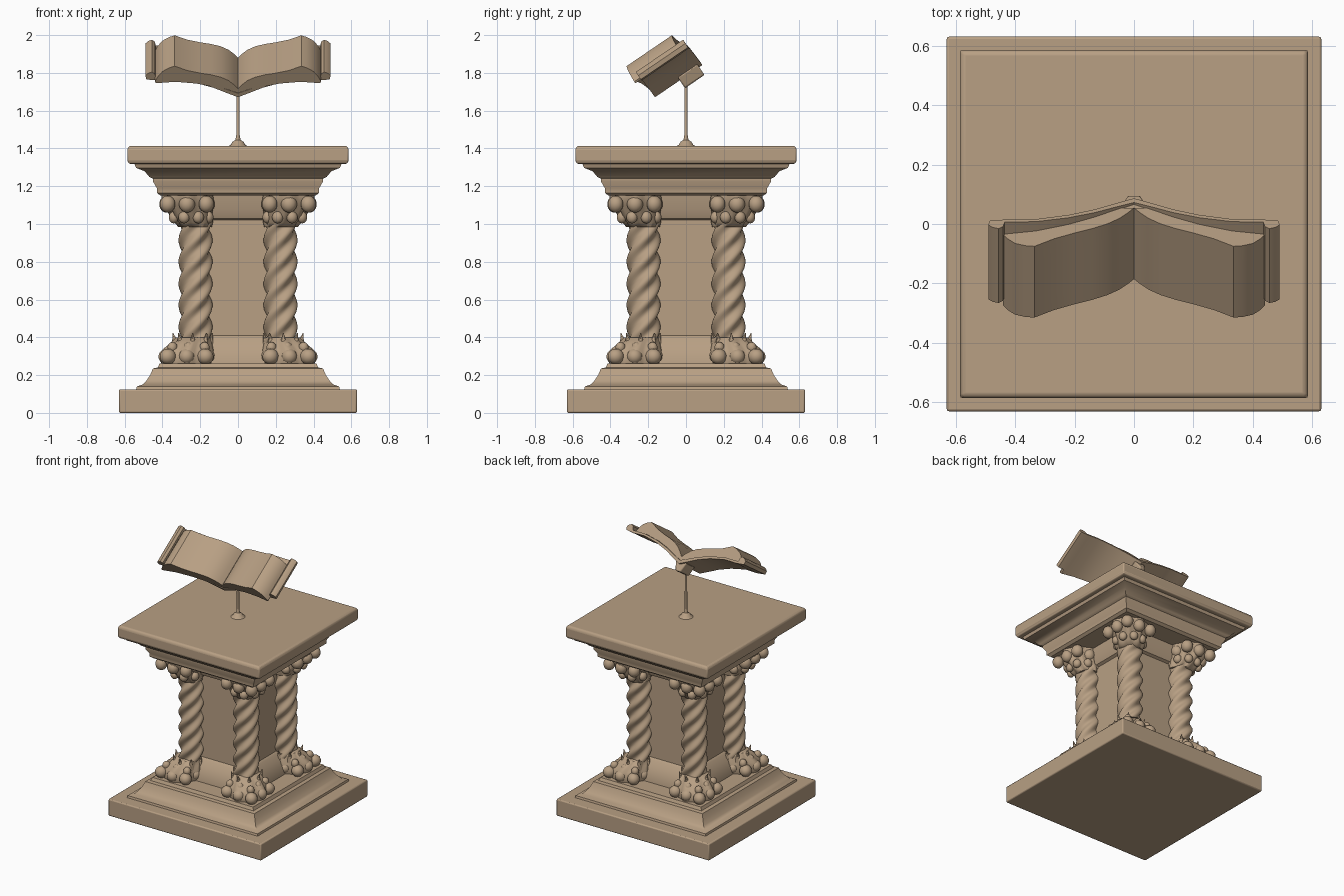
import bpy, bmesh, math
from mathutils import Vector, Matrix

if "Cube" in bpy.data.objects:
    bpy.data.objects.remove(bpy.data.objects["Cube"])

stone = bpy.data.materials.new("warm_stone")
stone.diffuse_color = (0.48, 0.35, 0.23, 1)
stone.use_nodes = True
stone.node_tree.nodes["Principled BSDF"].inputs["Base Color"].default_value = stone.diffuse_color


def finish(name, bm, bevel=0.0, angle=40):
    """Turn a bmesh into a smooth-shaded stone object."""
    bmesh.ops.recalc_face_normals(bm, faces=bm.faces)
    me = bpy.data.meshes.new(name)
    bm.to_mesh(me)
    bm.free()
    me.materials.append(stone)
    ob = bpy.data.objects.new(name, me)
    bpy.context.collection.objects.link(ob)
    bpy.ops.object.select_all(action='DESELECT')
    ob.select_set(True)
    bpy.context.view_layer.objects.active = ob
    bpy.ops.object.shade_smooth_by_angle(angle=math.radians(angle))
    if bevel:
        m = ob.modifiers.new("soft_edges", 'BEVEL')
        m.width, m.segments, m.limit_method = bevel, 2, 'ANGLE'
    return ob


def loft(bm, rings):
    """Skin a stack of closed point rings and cap both ends."""
    vs = [[bm.verts.new(p) for p in r] for r in rings]
    n = len(vs[0])
    for a, b in zip(vs, vs[1:]):
        for i in range(n):
            bm.faces.new((a[i], a[(i + 1) % n], b[(i + 1) % n], b[i]))
    bm.faces.new(vs[0])
    bm.faces.new(vs[-1])


def square_stack(name, profile, bevel=0.0):
    """Square moulding from (half width, height) pairs."""
    bm = bmesh.new()
    loft(bm, [[(sx * h, sy * h, z) for sx, sy in ((1, 1), (-1, 1), (-1, -1), (1, -1))]
              for h, z in profile])
    return finish(name, bm, bevel, 30)


def lobed(bm, profile, lobes, n=40):
    """Lathe from (centre offset, radius, lobe depth, height, twist) rows."""
    rings = []
    for c, r, d, z, tw in profile:
        ring = []
        for i in range(n):
            t = 2 * math.pi * i / n
            rad = r + d * math.cos(lobes * (t - tw))
            ring.append((c + rad * math.cos(t), c + rad * math.sin(t), z))
        rings.append(ring)
    loft(bm, rings)


def blob(bm, p, size, turn=0.0):
    m = Matrix.Translation(p) @ Matrix.Rotation(turn, 4, 'Z') @ Matrix.Diagonal((*size, 1))
    bmesh.ops.create_uvsphere(bm, u_segments=14, v_segments=9, radius=1, matrix=m)


def four_corners(name, ob):
    """Repeat a corner part around the pedestal."""
    ob.name = name + "_1"
    for k in range(1, 4):
        c = ob.copy()
        c.name = f"{name}_{k + 1}"
        c.rotation_euler.z = k * math.pi / 2
        bpy.context.collection.objects.link(c)


# Square pedestal parts
square_stack("base_slab", [(0.63, 0), (0.63, 0.125)], 0.008)
square_stack("plinth_moulding", [(0.54, 0.12), (0.535, 0.14), (0.505, 0.15), (0.485, 0.17),
             (0.465, 0.2), (0.45, 0.235), (0.425, 0.24), (0.415, 0.262)])
square_stack("core", [(0.29, 0.25), (0.285, 0.30), (0.25, 0.36), (0.225, 0.40), (0.21, 0.41),
             (0.21, 1.02), (0.23, 1.03), (0.25, 1.08), (0.26, 1.16)])
square_stack("entablature", [(0.41, 1.15), (0.43, 1.165), (0.43, 1.19), (0.45, 1.225),
             (0.45, 1.24), (0.47, 1.25), (0.495, 1.28), (0.54, 1.297), (0.55, 1.325)])
square_stack("top_slab", [(0.575, 1.318), (0.585, 1.33), (0.585, 1.40), (0.575, 1.414)], 0.008)

# Twisted corner columns
bm = bmesh.new()
lobed(bm, [(0.225, 0.079, 0.011, 0.34 + 0.73 * i / 60, 2 * math.pi * 0.73 * i / 60 / 0.46)
           for i in range(61)], 4)
four_corners("twisted_column", finish("twisted_column", bm, 0, 60))

# Leafy column feet: lobed cushion, claw lumps and upright leaf tips
bm = bmesh.new()
lobed(bm, [(0.272, 0.125, 0.006, 0.255, 0), (0.272, 0.135, 0.008, 0.29, 0),
           (0.265, 0.125, 0.01, 0.335, 0), (0.25, 0.105, 0.008, 0.365, 0),
           (0.235, 0.09, 0.004, 0.40, 0)], 8)
for k in range(8):
    t = k * math.pi / 4
    d = Vector((math.cos(t), math.sin(t), 0))
    reach = 0.14 if k % 2 else 0.105
    blob(bm, Vector((0.272, 0.272, 0.298)) + d * reach, (0.045, 0.042, 0.042), t)
    blob(bm, Vector((0.262, 0.262, 0.345)) + d * (reach - 0.02), (0.028, 0.026, 0.03), t)
    tip = Vector((0.24, 0.24, 0.37)) + d * 0.092
    m = Matrix.Translation(tip) @ Matrix.Rotation(t, 4, 'Z') @ Matrix.Rotation(0.25, 4, 'Y')
    bmesh.ops.create_cone(bm, cap_ends=True, segments=8, radius1=0.032, radius2=0.002,
                          depth=0.11, matrix=m)
four_corners("leafy_foot", finish("leafy_foot", bm, 0, 60))

# Leafy capitals: flaring bell, curled leaves and corner scrolls
bm = bmesh.new()
lobed(bm, [(0.228, 0.085, 0.004, 0.985, 0), (0.235, 0.095, 0.008, 1.01, 0),
           (0.25, 0.105, 0.01, 1.05, 0), (0.262, 0.12, 0.01, 1.10, 0),
           (0.268, 0.13, 0.008, 1.13, 0), (0.268, 0.13, 0.006, 1.156, 0)], 8)
for k in range(8):
    t = k * math.pi / 4
    d = Vector((math.cos(t), math.sin(t), 0))
    reach = 0.145 if k % 2 else 0.108
    blob(bm, Vector((0.27, 0.27, 1.105)) + d * reach, (0.04, 0.042, 0.045), t)
    t += math.pi / 8
    d = Vector((math.cos(t), math.sin(t), 0))
    blob(bm, Vector((0.248, 0.248, 1.035)) + d * 0.1, (0.026, 0.03, 0.032), t)
four_corners("leafy_capital", finish("leafy_capital", bm, 0, 60))

# Thin support rod with a small collar
bm = bmesh.new()
lobed(bm, [(0, r, 0, z, 0) for r, z in ((0.06, 1.408), (0.038, 1.42), (0.03, 1.435),
           (0.014, 1.445), (0.009, 1.47), (0.008, 1.77))], 1, 14)
finish("support_rod", bm)


# Tilted open book: x across, v up the page, w out of the page
def book_point(x, v, w):
    return (x, -0.16 + 0.826 * v - 0.562 * w, 1.68 + 0.562 * v + 0.826 * w)


def book_part(name, outline, v0, v1, skew=0.0, bevel=0.0):
    bm = bmesh.new()
    steps = 4
    loft(bm, [[book_point(x, v0 + (v1 - v0) * s / steps - skew * abs(x), w) for x, w in outline]
              for s in range(steps + 1)])
    return finish(name, bm, bevel, 35)


def mirrored(upper, lower):
    """Closed symmetric outline from two right-hand curves starting at the spine."""
    right = upper + lower[::-1]
    return right + [(-x, w) for x, w in right[::-1] if x > 0]


pages = mirrored([(0, 0.045), (0.02, 0.07), (0.05, 0.1), (0.09, 0.125), (0.14, 0.144),
                  (0.2, 0.16), (0.27, 0.183), (0.335, 0.216), (0.365, 0.207), (0.40, 0.187),
                  (0.425, 0.155), (0.44, 0.125)],
                 [(0, 0.008), (0.06, 0.035), (0.13, 0.066), (0.22, 0.095), (0.33, 0.115),
                  (0.435, 0.115)])
book_part("book_pages", pages, 0.0, 0.29, 0.12)

cover = mirrored([(0, 0.02), (0.06, 0.045), (0.13, 0.076), (0.22, 0.105), (0.33, 0.125),
                  (0.435, 0.125), (0.44, 0.15), (0.455, 0.163), (0.475, 0.155), (0.49, 0.14)],
                 [(0, -0.005), (0.06, 0.023), (0.13, 0.057), (0.22, 0.088), (0.33, 0.11),
                  (0.42, 0.108), (0.485, 0.115)])
book_part("book_cover", cover, -0.008, 0.295, 0.02)

# Bracket under the spine that meets the rod
book_part("spine_bracket", [(-0.045, 0.015), (-0.022, -0.055), (0.022, -0.055), (0.045, 0.015)],
          0.15, 0.275, 0, 0.008)
